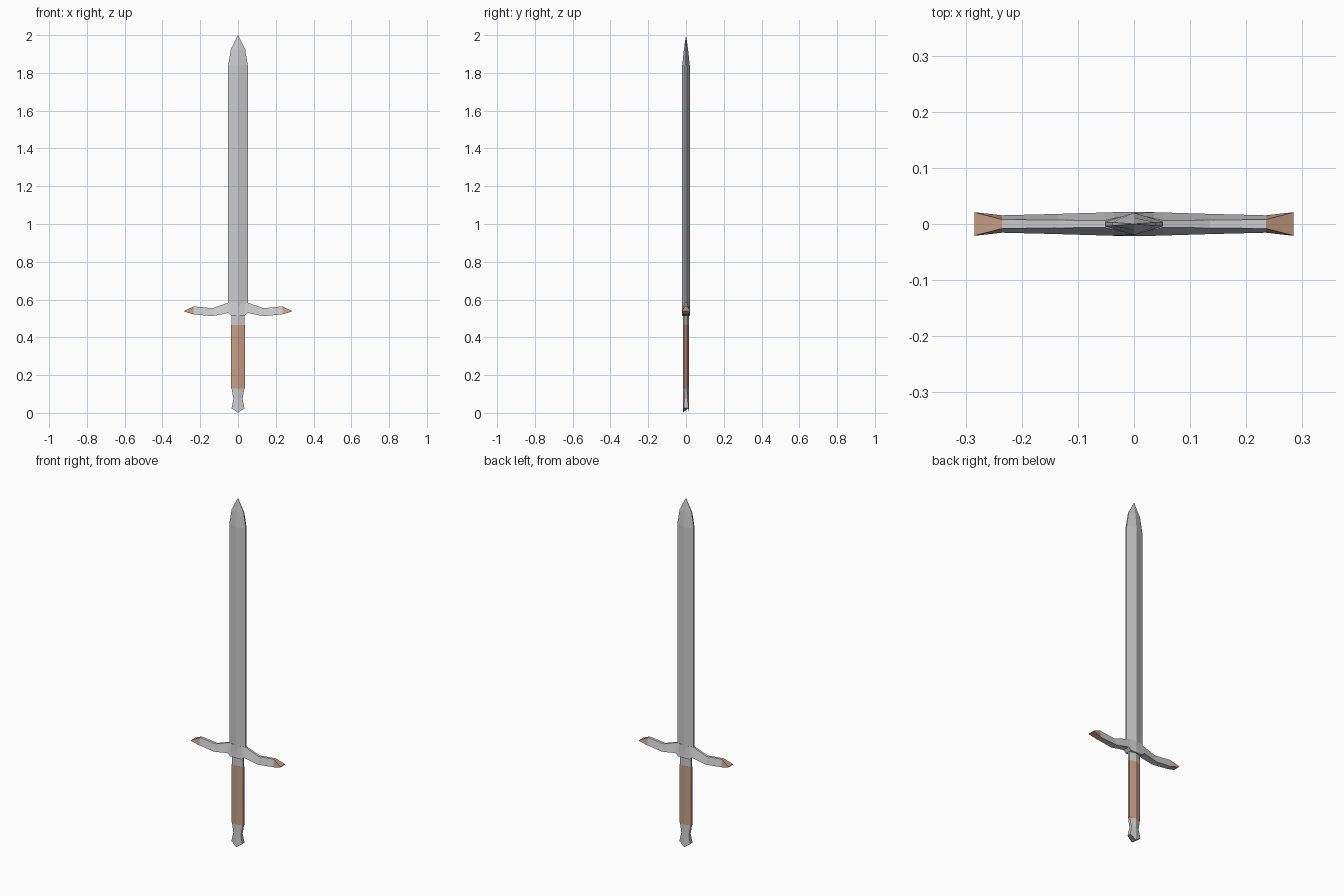
import bpy, bmesh

if "Cube" in bpy.data.objects:
    bpy.data.objects.remove(bpy.data.objects["Cube"])

copper = bpy.data.materials.new("copper")
copper.diffuse_color = (0.58, 0.34, 0.24, 1)
copper.use_nodes = True
copper.node_tree.nodes["Principled BSDF"].inputs["Base Color"].default_value = copper.diffuse_color


def loft(name, rings, mat=None):
    """Skin a list of equal-length vertex rings and cap both ends."""
    bm = bmesh.new()
    loops = [[bm.verts.new(p) for p in ring] for ring in rings]
    n = len(loops[0])
    for a, b in zip(loops, loops[1:]):
        for i in range(n):
            j = (i + 1) % n
            bm.faces.new((a[i], a[j], b[j], b[i]))
    bm.faces.new(loops[0])
    bm.faces.new(loops[-1])
    bmesh.ops.remove_doubles(bm, verts=bm.verts, dist=1e-5)
    bmesh.ops.recalc_face_normals(bm, faces=bm.faces)
    me = bpy.data.meshes.new(name)
    bm.to_mesh(me)
    bm.free()
    ob = bpy.data.objects.new(name, me)
    bpy.context.collection.objects.link(ob)
    if mat:
        me.materials.append(mat)
    return ob


def hexa(z, w, e, m, zm=None):
    """Flattened hexagon: half width w, edge half thickness e, ridge m."""
    zm = z if zm is None else zm
    return [(w, -e, z), (w, e, z), (0, m, zm), (-w, e, z), (-w, -e, z), (0, -m, zm)]


def bar(x, zt, zb, yt, yb):
    """Trapezoid section of the crossguard."""
    return [(x, -yt, zt), (x, yt, zt), (x, yb, zb), (x, -yb, zb)]


# blade with central ridge and pointed tip
loft("blade", [hexa(0.55, 0.052, 0.004, 0.02), hexa(1.84, 0.052, 0.004, 0.02),
               hexa(1.925, 0.038, 0.003, 0.011), hexa(2.0, 0.0, 0.0, 0.0)])

# collar, grip and pommel share the same section
loft("collar", [hexa(0.465, 0.035, 0.006, 0.015), hexa(0.53, 0.035, 0.006, 0.015)])
loft("grip", [hexa(0.13, 0.036, 0.006, 0.0155), hexa(0.465, 0.036, 0.006, 0.0155)], copper)
loft("pommel", [hexa(0.025, 0.034, 0.011, 0.016, 0.0), hexa(0.075, 0.024, 0.008, 0.017),
                hexa(0.13, 0.034, 0.006, 0.015)])

# crossguard, drooping from the centre and rising again at each arm
half = [(0.0, 0.585, 0.515, 0.019, 0.021), (0.036, 0.585, 0.515, 0.010, 0.021),
        (0.053, 0.583, 0.529, 0.006, 0.0205), (0.135, 0.554, 0.512, 0.007, 0.018),
        (0.235, 0.564, 0.522, 0.008, 0.0155)]
left = [(-s[0],) + s[1:] for s in half[:0:-1]]
loft("crossguard", [bar(*s) for s in left + half])

# flared wedge tips of the crossguard
for side, s in (("left", -1), ("right", 1)):
    loft(side + "_guard_tip", [bar(s * 0.235, 0.564, 0.522, 0.008, 0.0155),
                               bar(s * 0.284, 0.54, 0.536, 0.0205, 0.021)], copper)
